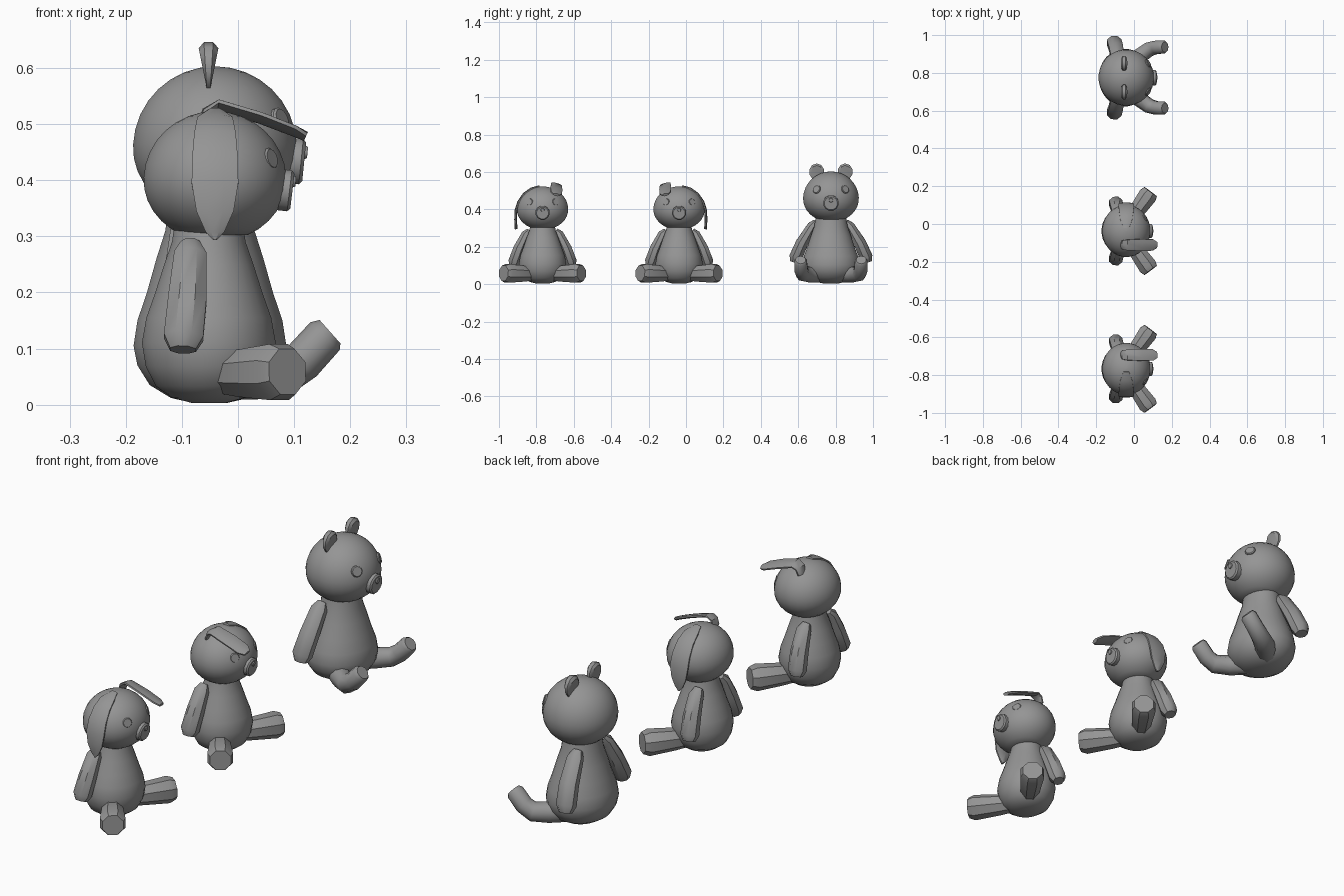
import bpy, bmesh, math
from mathutils import Vector

plush = bpy.data.materials.new("plush_grey")
plush.diffuse_color = (0.3, 0.3, 0.3, 1)


def loft(name, y0, path, width_axis, sides=8, angle=40):
    """Closed elliptical loft; path rows are (point, half width, half thickness)."""
    bm = bmesh.new()
    pts = [Vector(p[0]) for p in path]
    rings = []
    for i, (_, hw, ht) in enumerate(path):
        t = (pts[min(i + 1, len(pts) - 1)] - pts[max(i - 1, 0)]).normalized()
        w = Vector(width_axis)
        w = (w - t * w.dot(t)).normalized()
        n = t.cross(w)
        ring = []
        for k in range(sides):
            a = 2 * math.pi * (k + 0.5) / sides
            ring.append(bm.verts.new(pts[i] + w * hw * math.cos(a) + n * ht * math.sin(a)
                                     + Vector((0, y0, 0))))
        rings.append(ring)
    for a, b in zip(rings, rings[1:]):
        for k in range(sides):
            j = (k + 1) % sides
            bm.faces.new((a[k], a[j], b[j], b[k]))
    bm.faces.new(rings[0])
    bm.faces.new(rings[-1])
    bmesh.ops.recalc_face_normals(bm, faces=bm.faces)
    for f in bm.faces:
        f.smooth = True
    me = bpy.data.meshes.new(name)
    bm.to_mesh(me)
    bm.free()
    me.set_sharp_from_angle(angle=math.radians(angle))
    me.materials.append(plush)
    ob = bpy.data.objects.new(name, me)
    bpy.context.collection.objects.link(ob)
    return ob


def lathe(name, y0, x, profile, ystretch):
    """Round upright form from (radius, height) pairs."""
    loft(name, y0, [((x, 0, z), r, r * ystretch) for r, z in profile], (1, 0, 0), 28)


def disc(name, y0, p, normal, r, thick):
    p, n = Vector(p), Vector(normal).normalized()
    loft(name, y0, [(p - n * 0.015, r, r), (p + n * thick * 0.6, r, r),
                    (p + n * thick, r * 0.85, r * 0.85)], (0, 1, 0), 12)


def dome(r, zc, up, down, cut):
    """Ball profile with a flattened underside."""
    out = []
    for i in range(15):
        a = -cut + (math.pi / 2 + cut) * i / 14
        out.append((max(r * math.cos(a), 0.002), zc + math.sin(a) * (up if a > 0 else down)))
    return out


def bunny(y0, s):
    # s = side of the forward-folded ear
    lathe("bunny_body", y0, -0.052,
          [(0.03, 0.003), (0.065, 0.012), (0.095, 0.033), (0.113, 0.068), (0.12, 0.11),
           (0.112, 0.155), (0.096, 0.2), (0.08, 0.25), (0.066, 0.29), (0.06, 0.33)], 1.06)
    lathe("bunny_head", y0, -0.041, dome(0.128, 0.4, 0.123, 0.11, 1.1), 1.08)
    for m in (-1, 1):
        loft("bunny_arm", y0,
             [((-0.085, m * 0.07, 0.288), 0.018, 0.015), ((-0.085, m * 0.088, 0.268), 0.031, 0.026),
              ((-0.09, m * 0.125, 0.19), 0.037, 0.034), ((-0.097, m * 0.15, 0.12), 0.038, 0.036),
              ((-0.098, m * 0.157, 0.098), 0.025, 0.024)], (1, 0, 0))
        loft("bunny_leg", y0,
             [((-0.03, m * 0.045, 0.055), 0.036, 0.036), ((0.01, m * 0.1, 0.056), 0.045, 0.045),
              ((0.073, m * 0.188, 0.058), 0.054, 0.054), ((0.088, m * 0.208, 0.059), 0.044, 0.044)],
             (0, 0, 1))
        disc("bunny_eye", y0, (0.054, m * 0.066, 0.437), (0.8, m * 0.5, 0.25), 0.02, 0.009)
    disc("bunny_muzzle", y0, (0.084, 0, 0.382), (1, 0, -0.12), 0.038, 0.013)
    disc("bunny_nose", y0, (0.097, 0, 0.398), (1, 0, -0.1), 0.01, 0.006)
    # ear hanging down the side of the head
    loft("hanging_ear", y0,
         [((-0.041, -s * d, z), w, 0.008) for d, z, w in
          ((0.015, 0.522, 0.016), (0.06, 0.51, 0.034), (0.098, 0.483, 0.04), (0.128, 0.44, 0.044),
           (0.142, 0.395, 0.045), (0.144, 0.345, 0.036), (0.142, 0.308, 0.018),
           (0.141, 0.294, 0.004))], (1, 0, 0))
    # ear folded forward over the brow
    loft("folded_ear", y0,
         [((x, s * 0.074, z), w, 0.008) for x, z, w in
          ((-0.065, 0.495, 0.022), (-0.056, 0.522, 0.027), (-0.035, 0.534, 0.031),
           (0.04, 0.511, 0.035), (0.1, 0.488, 0.033), (0.121, 0.478, 0.018))],
         (0, 1, -0.25 * s))


def bear(y0):
    lathe("bear_body", y0, -0.05,
          [(0.03, 0.003), (0.07, 0.012), (0.108, 0.035), (0.13, 0.07), (0.137, 0.105),
           (0.13, 0.15), (0.113, 0.2), (0.096, 0.26), (0.08, 0.31), (0.072, 0.37)], 1.12)
    lathe("bear_head", y0, -0.041, dome(0.147, 0.457, 0.146, 0.125, 1.1), 1.02)
    for m in (-1, 1):
        loft("bear_arm", y0,
             [((-0.085, m * 0.08, 0.335), 0.02, 0.016), ((-0.087, m * 0.1, 0.312), 0.035, 0.028),
              ((-0.095, m * 0.155, 0.22), 0.041, 0.036), ((-0.105, m * 0.188, 0.145), 0.042, 0.038),
              ((-0.107, m * 0.195, 0.118), 0.028, 0.026)], (1, 0, 0))
        # bent leg with raised foot
        loft("bear_leg", y0,
             [((-0.03, m * 0.06, 0.055), 0.046, 0.046), ((0.03, m * 0.115, 0.052), 0.043, 0.043),
              ((0.08, m * 0.15, 0.055), 0.04, 0.04), ((0.115, m * 0.16, 0.078), 0.037, 0.037),
              ((0.155, m * 0.162, 0.122), 0.036, 0.036), ((0.164, m * 0.162, 0.13), 0.028, 0.028)],
             (0, 1, 0), 10)
        disc("bear_eye", y0, (0.072, m * 0.074, 0.506), (0.8, m * 0.5, 0.3), 0.023, 0.009)
        # upright round ear
        loft("bear_ear", y0,
             [((-0.063, m * 0.076, 0.6), 0.032, 0.036), ((-0.058, m * 0.076, 0.601), 0.041, 0.045),
              ((-0.047, m * 0.076, 0.601), 0.041, 0.045), ((-0.042, m * 0.076, 0.6), 0.032, 0.036)],
             (0, 1, 0), 10)
    disc("bear_muzzle", y0, (0.104, 0, 0.434), (1, 0, -0.1), 0.042, 0.014)
    disc("bear_nose", y0, (0.117, 0, 0.45), (1, 0, -0.1), 0.012, 0.007)


bunny(-0.767, 1)
bunny(-0.037, -1)
bear(0.775)
